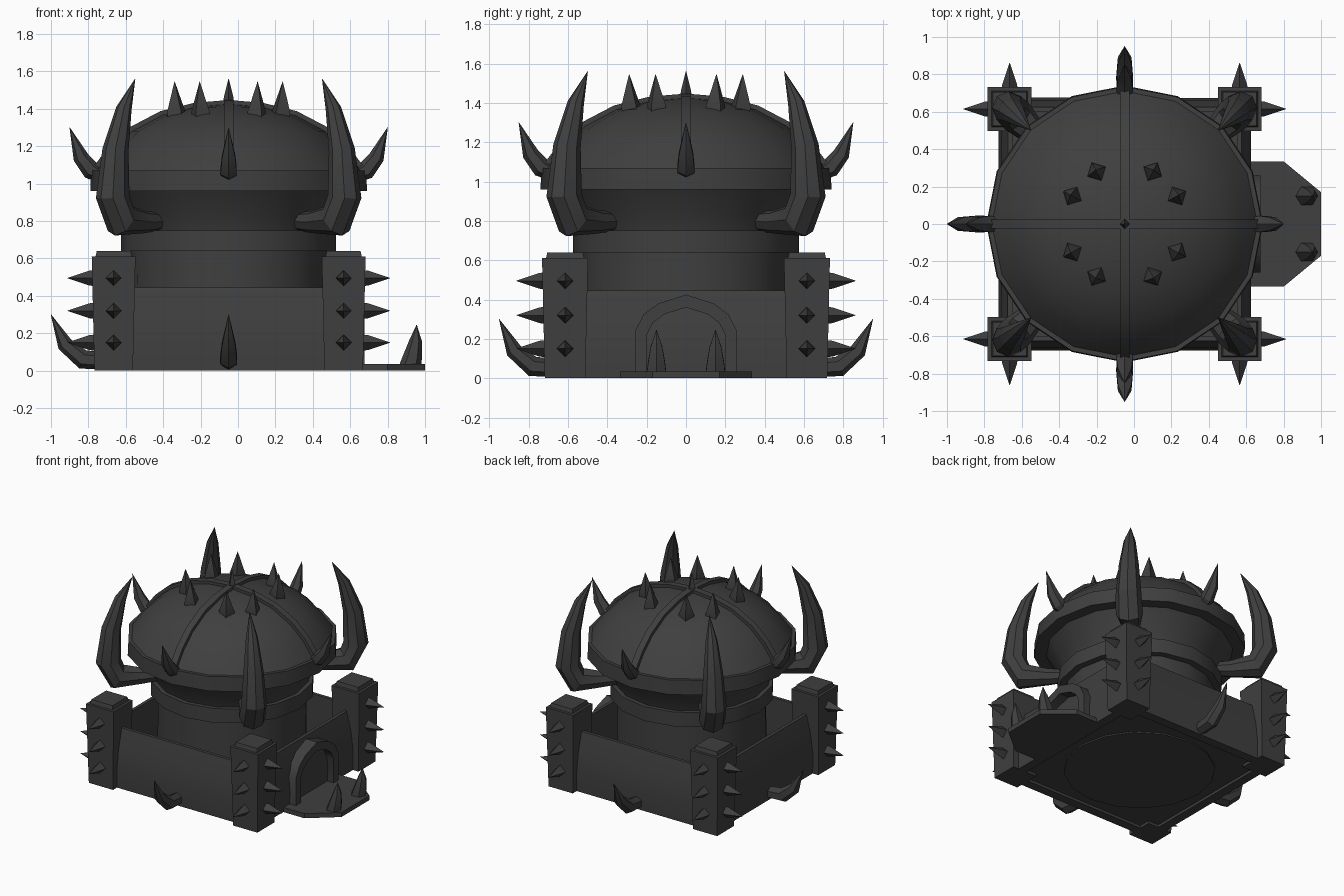
import bpy, bmesh, math
from mathutils import Vector, Matrix

old = bpy.data.objects.get("Cube")
if old:
    bpy.data.objects.remove(old, do_unlink=True)

CENTRE = Matrix.Translation((-0.05, 0, 0))
PARTS = []

iron = bpy.data.materials.new("dark_iron")
iron.use_nodes = True
iron.diffuse_color = (0.05, 0.05, 0.05, 1)
iron.node_tree.nodes["Principled BSDF"].inputs["Base Color"].default_value = (0.05, 0.05, 0.05, 1)


def finish(name, bm, matrix=Matrix()):
    """Turn a bmesh into a named object placed about the keep's axis."""
    bm.transform(CENTRE @ matrix)
    bmesh.ops.recalc_face_normals(bm, faces=bm.faces)
    mesh = bpy.data.meshes.new(name)
    bm.to_mesh(mesh)
    bm.free()
    mesh.materials.append(iron)
    obj = bpy.data.objects.new(name, mesh)
    bpy.context.collection.objects.link(obj)
    PARTS.append(obj)


def loft(name, rings, matrix=Matrix()):
    """Skin a list of closed rings and cap both ends."""
    bm = bmesh.new()
    loops = [[bm.verts.new(p) for p in ring] for ring in rings]
    for a, b in zip(loops, loops[1:]):
        for i in range(len(a)):
            j = (i + 1) % len(a)
            bm.faces.new((a[i], a[j], b[j], b[i]))
    bm.faces.new(loops[0])
    bm.faces.new(loops[-1])
    bmesh.ops.remove_doubles(bm, verts=bm.verts, dist=0.0005)
    finish(name, bm, matrix)


def lathe(name, profile, sides=16):
    turn = [math.tau * i / sides for i in range(sides)]
    loft(name, [[(r * math.cos(a), r * math.sin(a), z) for a in turn] for r, z in profile])


def prism(name, outline, low, high, matrix=Matrix()):
    """Extrude an (x, z) outline along y."""
    loft(name, [[(x, y, z) for x, z in outline] for y in (low, high)], matrix)


def horn(name, path, matrix=Matrix(), sides=8):
    """Tapered tube along (distance, height, radius) points in the xz plane."""
    pts = [Vector((d, 0, z)) for d, z, r in path]
    rings = []
    for i, p in enumerate(pts):
        t = (pts[min(i + 1, len(pts) - 1)] - pts[max(i - 1, 0)]).normalized()
        n = Vector((-t.z, 0, t.x))
        r = max(path[i][2], 0.001)
        turn = [math.tau * k / sides for k in range(sides)]
        rings.append([p + r * (math.cos(a) * n + math.sin(a) * Vector((0, 1, 0))) for a in turn])
    loft(name, rings, matrix)


def spin(angle):
    return Matrix.Rotation(math.radians(angle), 4, 'Z')


def box_ring(half, z):
    return [(half, half, z), (-half, half, z), (-half, -half, z), (half, -half, z)]


# Floor and curved curtain walls
loft("courtyard_floor", [box_ring(0.6, 0.02), box_ring(0.6, 0.04)])
wall = [(0.67, 0), (0.675, 0.14), (0.66, 0.29), (0.625, 0.445), (0.6, 0.445), (0.6, 0)]
for side, angle in (("left", 0), ("back", 90), ("right", 180), ("front", 270)):
    prism(side + "_wall", wall, -0.56, 0.56, spin(angle))

# Central drum, collar, flared neck and rim
lathe("drum", [(0.53, 0.01), (0.525, 0.65)])
lathe("collar", [(0.575, 0.64), (0.575, 0.75)])
lathe("flared_neck", [(0.54, 0.74), (0.57, 0.83), (0.66, 0.97)])
lathe("dome_rim", [(0.66, 0.96), (0.74, 0.96), (0.735, 1.07), (0.69, 1.07)])

# Dome with two crossing ribs
dome = [(0.71, 1.07), (0.63, 1.18), (0.52, 1.28), (0.36, 1.365), (0.18, 1.41), (0, 1.425)]
lathe("dome", dome)
upper = [(r * 1.015, z + 0.022) for r, z in dome]
arc = upper + [(-r, z) for r, z in upper[-2::-1]]
under = [(x * 0.96, z - 0.06) for x, z in reversed(arc)]
for name, angle in (("rib_across", 0), ("rib_lengthwise", 90)):
    prism(name, arc + under, -0.025, 0.025, spin(angle))

# Dome spikes
for sx in (-1, 1):
    for sy in (-1, 1):
        for x, y in ((0.28, 0.15), (0.15, 0.28)):
            place = Matrix.Translation((sx * x, sy * y, 0)) @ spin(math.degrees(math.atan2(sy * y, sx * x)))
            horn("dome_spike", [(0, 1.34, 0.05), (0, 1.385, 0.055), (0.005, 1.45, 0.033), (0.01, 1.545, 0)],
                 place, 4)
horn("apex_spike", [(0, 1.42, 0.03), (0, 1.46, 0.026), (0, 1.56, 0)], sides=4)

# Great horns on the diagonals
K = math.sqrt(2)
great = [(0.3, 0.8, 0.04), (0.45, 0.795, 0.06), (0.575, 0.805, 0.095), (0.62, 0.93, 0.09),
         (0.605, 1.18, 0.07), (0.56, 1.4, 0.042), (0.5, 1.56, 0)]
for angle in (45, 135, 225, 315):
    horn("great_horn", [(d * K, z, r) for d, z, r in great], spin(angle))

# Small horns around the rim, and ground horns on the three closed sides
for angle in (0, 90, 180, 270):
    horn("rim_horn", [(0.67, 1.04, 0.04), (0.735, 1.07, 0.05), (0.79, 1.14, 0.042), (0.85, 1.3, 0)],
         spin(angle), 6)
    if angle:
        horn("ground_horn", [(0.64, 0.05, 0.045), (0.78, 0.06, 0.052), (0.875, 0.14, 0.042), (0.95, 0.3, 0)],
             spin(angle), 6)

# Corner towers, each with a cap and spikes on the two outer faces
for angle in (0, 90, 180, 270):
    place = spin(angle) @ Matrix.Translation((0.615, 0.615, 0))
    loft("corner_tower", [box_ring(0.103, 0), box_ring(0.117, 0.61)], place)
    loft("tower_cap", [box_ring(0.098, 0.605), box_ring(0.09, 0.64)], place)
    for z in (0.15, 0.32, 0.495):
        for turn in (0, 90):
            horn("tower_spike", [(0.1, z, 0.043), (0.13, z, 0.04), (0.247, z, 0)], place @ spin(turn), 4)

# Arched gate on the left side
half_out = [(0.26, 0), (0.26, 0.24), (0.215, 0.325), (0.14, 0.38), (0, 0.425)]
half_in = [(0.2, 0), (0.2, 0.22), (0.17, 0.28), (0.11, 0.325), (0, 0.36)]
outer = half_out + [(-y, z) for y, z in half_out[-2::-1]]
inner = half_in + [(-y, z) for y, z in half_in[-2::-1]]
loft("gate_arch", [[(x, y, z) for y, z in outer + inner[::-1]] for x in (0.6, 0.725)])

# Landing plate with two spikes
plate = [(0.6, 0.335), (0.85, 0.335), (1.05, 0.17), (1.05, -0.17), (0.85, -0.335), (0.6, -0.335)]
loft("landing_plate", [[(x, y, z) for x, y in plate] for z in (0, 0.035)])
for y in (-0.15, 0.15):
    horn("landing_spike", [(0.97, 0.02, 0.058), (0.985, 0.08, 0.05), (1.0, 0.16, 0.034), (1.005, 0.245, 0)],
         Matrix.Translation((0, y, 0)), 6)

# Smooth the rounded surfaces, keep hard edges
bpy.ops.object.select_all(action='DESELECT')
for obj in PARTS:
    obj.select_set(True)
bpy.context.view_layer.objects.active = PARTS[0]
bpy.ops.object.shade_smooth_by_angle(angle=math.radians(30))
